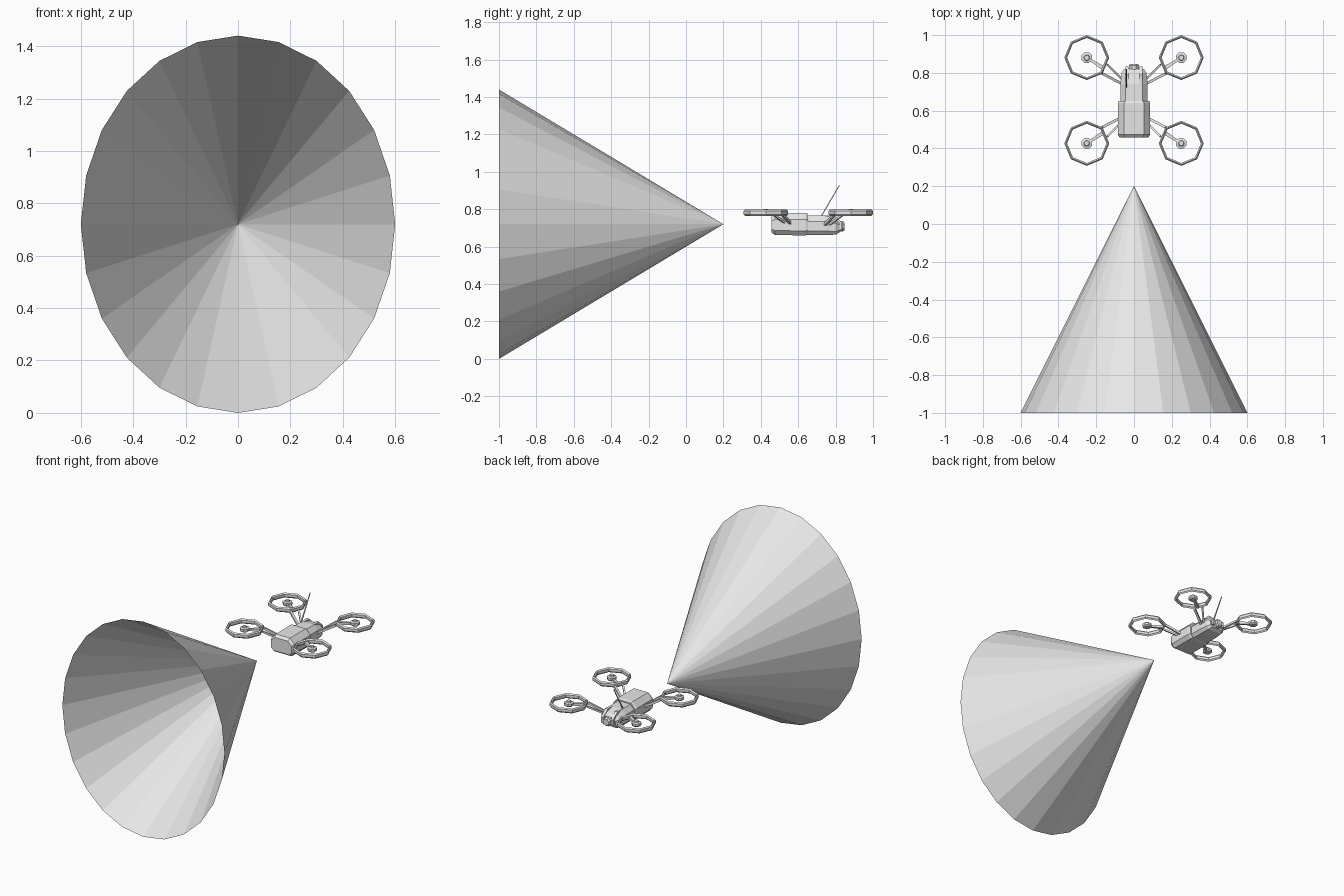
import bpy, bmesh, math
from mathutils import Vector

if "Cube" in bpy.data.objects:
    bpy.data.objects.remove(bpy.data.objects["Cube"])

grey = bpy.data.materials.new("light grey")
grey.diffuse_color = (0.8, 0.8, 0.8, 1)
grey.use_nodes = True
grey.node_tree.nodes["Principled BSDF"].inputs["Base Color"].default_value = grey.diffuse_color


def finish(name, bm, fix=True):
    if fix:
        bmesh.ops.recalc_face_normals(bm, faces=bm.faces)
    me = bpy.data.meshes.new(name)
    bm.to_mesh(me)
    bm.free()
    me.materials.append(grey)
    ob = bpy.data.objects.new(name, me)
    bpy.context.collection.objects.link(ob)
    return ob


def loft(name, loops, closed=False):
    """Skin a list of equal-length point loops, capped unless closed into a ring."""
    bm = bmesh.new()
    rows = [[bm.verts.new(p) for p in lp] for lp in loops]
    pairs = list(zip(rows, rows[1:]))
    if closed:
        pairs.append((rows[-1], rows[0]))
    for a, b in pairs:
        n = len(a)
        for i in range(n):
            j = (i + 1) % n
            bm.faces.new((a[i], a[j], b[j], b[i]))
    if not closed:
        bm.faces.new(rows[0][::-1])
        bm.faces.new(rows[-1])
    return finish(name, bm)


def circle(c, r, axis="z", n=8):
    pts = []
    for i in range(n):
        t = 2 * math.pi * (i + 0.5) / n
        u, v = r * math.cos(t), r * math.sin(t)
        pts.append((c[0] + u, c[1] + v, c[2]) if axis == "z" else (c[0] + u, c[1], c[2] + v))
    return pts


def strut(name, a, b, r1, r2, n=4):
    a, b = Vector(a), Vector(b)
    q = (b - a).to_track_quat("Z", "Y")
    return loft(name, [[p + q @ Vector(c) for c in circle((0, 0, 0), r, n=n)]
                       for p, r in ((a, r1), (b, r2))])


def hull_section(y, w, top, bottom):
    """Eight-sided fuselage section: chamfered shoulders and belly."""
    h = top - bottom
    half = [(w * 0.62, top), (w, top - 0.3 * h), (w, bottom + 0.2 * h), (w * 0.75, bottom)]
    return [(x, y, z) for x, z in half] + [(-x, y, z) for x, z in half[::-1]]


# open view cone, elliptical, apex towards the drone
bm = bmesh.new()
apex = bm.verts.new((0, 0.2, 0.72))
rim = [bm.verts.new((0.6 * math.sin(math.tau * i / 24), -1, 0.72 + 0.72 * math.cos(math.tau * i / 24)))
       for i in range(24)]
for i in range(24):
    bm.faces.new((apex, rim[i], rim[(i + 1) % 24]))
finish("view_cone", bm)

# fuselage: wide rear half and slimmer nose half
loft("rear_body", [hull_section(*s) for s in (
    (0.458, 0.077, 0.765, 0.675), (0.475, 0.085, 0.780, 0.662),
    (0.640, 0.085, 0.781, 0.660), (0.652, 0.080, 0.775, 0.664))])
loft("front_body", [hull_section(*s) for s in (
    (0.650, 0.072, 0.767, 0.662), (0.740, 0.072, 0.766, 0.662),
    (0.800, 0.066, 0.752, 0.664), (0.820, 0.052, 0.735, 0.675))])

# nose camera
loft("nose_camera", [circle((0, y, 0.708), r, "y") for y, r in
                     ((0.80, 0.030), (0.838, 0.030), (0.848, 0.022))])

# aerial leaning forward on the left shoulder
strut("aerial", (-0.04, 0.722, 0.76), (-0.04, 0.82, 0.928), 0.005, 0.003)

for sx, xn in ((1, "right"), (-1, "left")):
    # raised cheeks beside the camera
    loft("cheek_" + xn, [[(sx * (0.036 + dx), y, z) for dx, z in
                          ((-w, 0.69), (w, 0.69), (w, top), (-w, top))]
                         for y, w, top in ((0.72, 0.006, 0.766), (0.79, 0.010, 0.768), (0.834, 0.008, 0.728))])
    for sy, yn in ((1, "front"), (-1, "rear")):
        tag = f"{yn}_{xn}"
        cx, cy = sx * 0.25, 0.654 + sy * 0.227

        def at(x, y, z):
            return (sx * x, 0.654 + sy * y, z)

        # octagonal rotor guard with a rectangular section
        loops = []
        for i in range(8):
            t = math.tau * i / 8
            loops.append([(cx + r * math.cos(t), cy + r * math.sin(t), z) for r, z in
                          ((0.119, 0.773), (0.119, 0.790), (0.112, 0.798), (0.104, 0.790),
                           (0.104, 0.773), (0.112, 0.765))])
        loft("guard_" + tag, loops, closed=True)
        # motor hub
        loft("motor_" + tag, [circle((cx, cy, z), r) for z, r in
                              ((0.765, 0.022), (0.772, 0.030), (0.788, 0.030), (0.792, 0.016), (0.800, 0.013))])
        # spoke under the motor, then two sloping struts to the body
        strut("spoke_" + tag, at(0.25, 0.227, 0.776), at(0.158, 0.168, 0.776), 0.008, 0.015)
        strut("inner_strut_" + tag, at(0.168, 0.142, 0.775), at(0.066, 0.090, 0.718), 0.010, 0.010)
        strut("outer_strut_" + tag, at(0.142, 0.190, 0.775), at(0.064, 0.112, 0.718), 0.008, 0.008)
